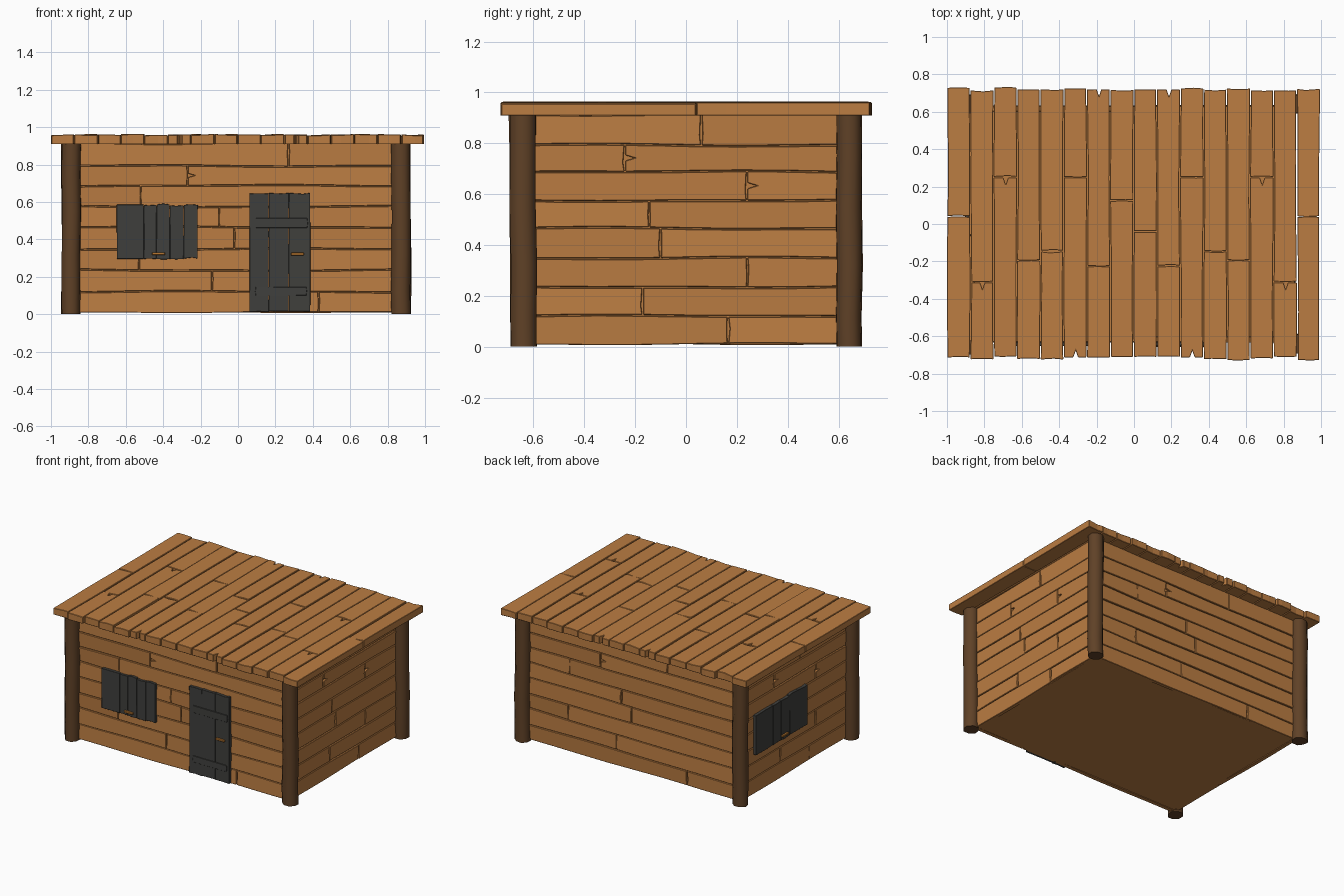
import bpy, bmesh, math, random
from mathutils import Matrix, Vector

if "Cube" in bpy.data.objects:
    bpy.data.objects.remove(bpy.data.objects["Cube"])

random.seed(4)
rnd = random.uniform


def material(name, rgb):
    m = bpy.data.materials.new(name)
    m.diffuse_color = (*rgb, 1)
    m.use_nodes = True
    m.node_tree.nodes["Principled BSDF"].inputs["Base Color"].default_value = m.diffuse_color
    return m


PLANK = material("plank wood", (0.50, 0.205, 0.055))
DARK = material("dark wood", (0.115, 0.053, 0.02))
GREY = material("grey boards", (0.05, 0.05, 0.046))
BRASS = material("handle", (0.50, 0.19, 0.03))


def frame(u, v, w, origin=(0, 0, 0)):
    """Matrix taking board space (length, width, outward) to world."""
    m = Matrix((u, v, w)).transposed().to_4x4()
    m.translation = Vector(origin)
    return m


def seam(k, u, amp):
    """Wavy line shared by neighbouring boards."""
    return amp * (math.sin(3.1 * u + 2.3 * k) + 0.6 * math.sin(7.3 * u + 4.1 * k))


def board(bm, mat, u0, u1, v0, v1, w0, w1, k=0, amp=0.003, gap=0.0022,
          notch=(0, 0), lean=0.003):
    """Extruded plank with wavy sides, uneven ends and optional split ends."""
    n = 7
    us = [u0 + (u1 - u0) * i / (n - 1) for i in range(n)]
    low = [(u, v0 + gap + seam(k, u, amp)) for u in us]
    top = [(u, v1 - gap + seam(k + 1, u, amp)) for u in us]
    h = v1 - v0

    def end(u, d, cut):
        if cut:
            return [(u, v0 + 0.42 * h), (u + d * 0.036, v0 + 0.52 * h), (u, v0 + 0.62 * h)]
        return [(u + d * rnd(-0.005, 0.006), v0 + rnd(0.3, 0.7) * h)]

    pts = low + end(u1, -1, notch[1]) + top[::-1] + end(u0, 1, notch[0])[::-1]
    tilt = rnd(-lean, lean)
    bot = [bm.verts.new(mat @ Vector((u, v, w0))) for u, v in pts]
    up = [bm.verts.new(mat @ Vector((u, v, w1 + tilt * (1 if v > (v0 + v1) / 2 else -1))))
          for u, v in pts]
    bm.faces.new(bot[::-1])
    bm.faces.new(up)
    for i in range(len(pts)):
        j = (i + 1) % len(pts)
        bm.faces.new((bot[i], bot[j], up[j], up[i]))


def finish(bm, name, mat, bevel=0.0025):
    bmesh.ops.recalc_face_normals(bm, faces=bm.faces)
    me = bpy.data.meshes.new(name)
    bm.to_mesh(me)
    bm.free()
    ob = bpy.data.objects.new(name, me)
    me.materials.append(mat)
    bpy.context.collection.objects.link(ob)
    if bevel:
        b = ob.modifiers.new("worn edges", "BEVEL")
        b.width, b.segments, b.limit_method = bevel, 1, "ANGLE"
        b.angle_limit = math.radians(40)
    return ob


def box(name, mat, lo, hi, bevel=0):
    bm = bmesh.new()
    bmesh.ops.create_cube(bm, size=1)
    for v in bm.verts:
        v.co = [(a + b) / 2 + c * (b - a) for a, b, c in zip(lo, hi, v.co)]
    return finish(bm, name, mat, bevel)


CX, HX, HY = -0.01, 0.872, 0.632      # wall centre and half sizes
X, Y, Z = Vector((1, 0, 0)), Vector((0, 1, 0)), Vector((0, 0, 1))

# Core and floor seen through the seams
box("inner_core", PLANK, (CX - HX + .015, -HY + .015, .012), (CX + HX - .015, HY - .015, .912))

# Plank walls: joint position and split flag per row, opposite walls are turned copies
ROWS = [0.008, .12, .235, .348, .465, .575, .687, .793, .915]
LONG = [(.44, 0), (-.13, 0), (-.52, 0), (-.01, 0), (-.09, 0), (-.51, 0), (-.26, 1), (.28, 0)]
SHORT = [(.165, 0), (-.17, 0), (.24, 0), (-.10, 0), (-.145, 0), (.24, 1), (-.24, 1), (.06, 0)]
WALLS = [("front_wall", X, -Y, LONG, HX, HY), ("back_wall", -X, Y, LONG, HX, HY),
         ("right_wall", Y, X, SHORT, HY, HX), ("left_wall", -Y, -X, SHORT, HY, HX)]
for name, u, w, joints, half, dist in WALLS:
    bm = bmesh.new()
    m = frame(u, Z, w, (CX, 0, 0))
    for r, (j, cut) in enumerate(joints):
        for a, b, n in ((-half + .01, j - .002, (0, 0)), (j + .002, half - .01, (cut, 0))):
            board(bm, m, a, b, ROWS[r], ROWS[r + 1], dist - .03, dist, r, notch=n)
    finish(bm, name, PLANK)

# Roof planks, running front to back
ROOF = [.04, -.31, .25, -.195, -.145, .25, -.225, .125]
ROOF += [-.04] + ROOF[6:0:-1] + [.04]
bm = bmesh.new()
m = frame(Y, X, Z)
for i, j in enumerate(ROOF):
    x0 = -1 + i * .1247
    back, front = .722 + rnd(-.008, .008), -.715 + rnd(-.012, .008)
    split = i in (1, 2, 13, 14)
    top = .96 + rnd(-.003, .002)
    gap = .0045 if i == 15 else .0025
    board(bm, m, front, j - .002, x0, x0 + .1247, .909, top, i, .002, gap,
          (i in (5, 10), split))
    board(bm, m, j + .002, back, x0, x0 + .1247, .909, top, i, .002, gap,
          (0, i in (6, 9)))
finish(bm, "roof_planks", PLANK)

# Eight-sided rough corner posts
for sx, sy in ((-1, -1), (1, -1), (-1, 1), (1, 1)):
    bm = bmesh.new()
    rings = []
    radii = [.0545 + rnd(-.003, .003) for _ in range(8)]
    for z in (0, .12, .32, .55, .75, .913):
        dx, dy = rnd(-.003, .003), rnd(-.003, .003)
        rings.append([bm.verts.new((CX + sx * .882 + dx + (r + rnd(-.002, .002)) * math.cos(a),
                                    sy * .64 + dy + (r + rnd(-.002, .002)) * math.sin(a), z))
                      for r, a in ((radii[k], math.pi * (k + .5) / 4) for k in range(8))])
    for a, b in zip(rings, rings[1:]):
        for k in range(8):
            bm.faces.new((a[k], a[(k + 1) % 8], b[(k + 1) % 8], b[k])).smooth = True
    bm.faces.new(rings[0][::-1])
    bm.faces.new(rings[-1])
    for ring in (rings[0], rings[-1]):
        for k in range(8):
            bm.edges.get((ring[k], ring[(k + 1) % 8])).smooth = False
    finish(bm, f"{'front' if sy < 0 else 'back'}_{'left' if sx < 0 else 'right'}_post", DARK, 0)


def panel(name, m, seams, z0, z1, depth):
    """Upright grey boards side by side."""
    bm = bmesh.new()
    for i, (a, b) in enumerate(zip(seams, seams[1:])):
        board(bm, m, z0 + rnd(-.003, .003), z1 + rnd(-.003, .003), a, b,
              -.01, depth, i, .0012, .0006, lean=.001)
    return finish(bm, name, GREY, .0012)


def handle(name, m, u, z):
    ob = box(name, BRASS, (z - .007, u - .035, .01), (z + .007, u + .035, .034), .002)
    ob.data.transform(m)
    if m.determinant() < 0:
        ob.data.flip_normals()


# Door with two thin cross braces and a handle
front = frame(Z, X, -Y, (0, -HY, 0))
panel("door", front, (.06, .165, .272, .386), .014, .647, .02)
bm = bmesh.new()
cross = frame(X, Z, -Y, (0, -HY, 0))
for z0, z1, x0, x1 in ((.46, .518, .095, .37), (.098, .15, .095, .365)):
    board(bm, cross, x0, x1, z0, z1, .01, .025, 1, .002, lean=.001)
finish(bm, "door_braces", GREY, .0015)
handle("door_handle", front, .318, .322)

# Front shutter and wider left shutter
panel("front_shutter", front, (-.65, -.503, -.435, -.365, -.29, -.215), .297, .585, .02)
handle("front_shutter_handle", front, -.425, .324)
left = frame(Z, -Y, -X, (CX - HX, 0, 0))
panel("left_shutter", left, (-.48, -.28, -.185, -.09, .015, .118), .294, .585, .02)
handle("left_shutter_handle", left, -.15, .324)
